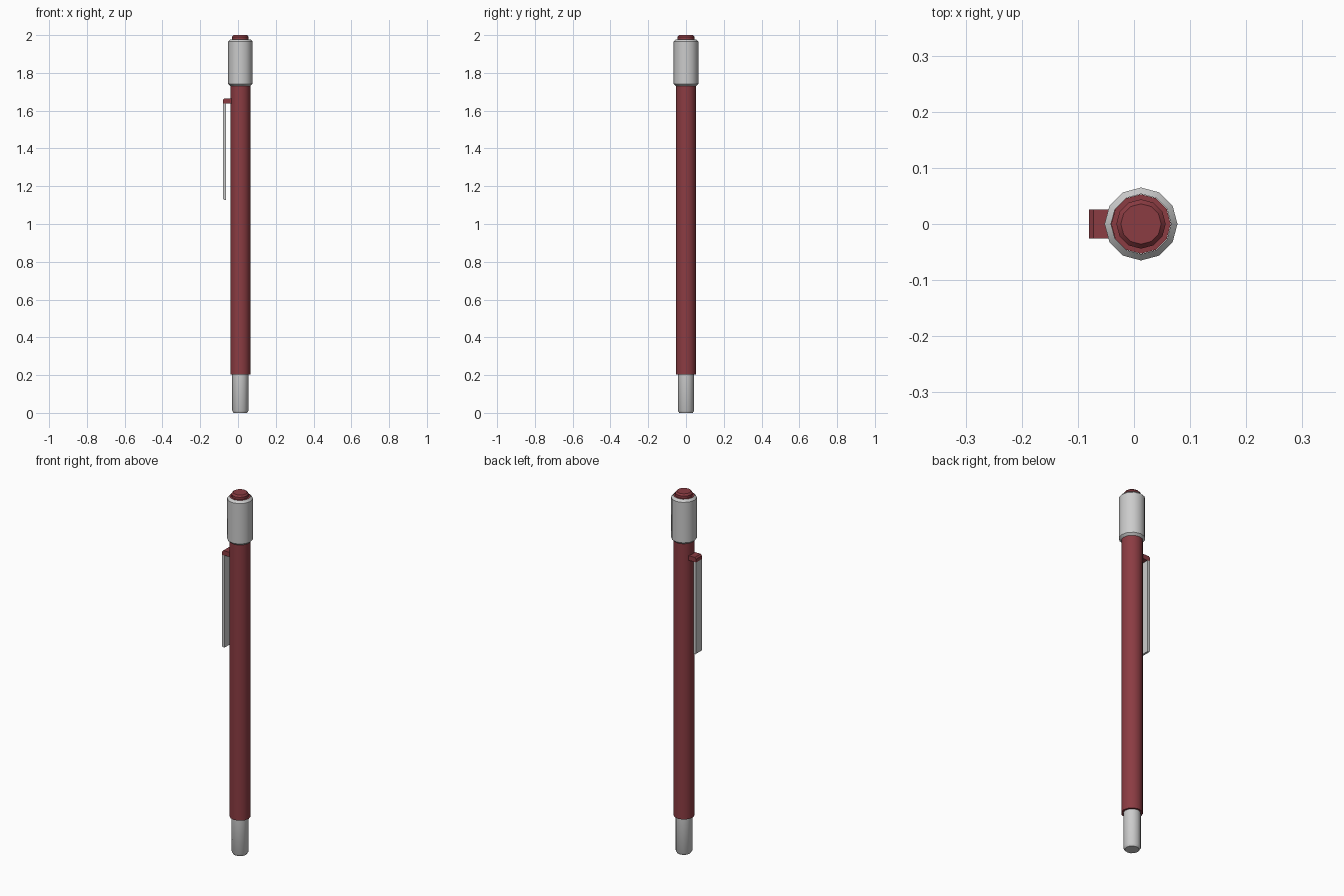
import bpy, bmesh, math

if "Cube" in bpy.data.objects:
    bpy.data.objects.remove(bpy.data.objects["Cube"])

AXIS_X = 0.0125
SIDES = 12

red = bpy.data.materials.new("red")
red.diffuse_color = (0.26, 0.045, 0.055, 1)
red.use_nodes = True
red.node_tree.nodes["Principled BSDF"].inputs["Base Color"].default_value = red.diffuse_color


def finish(name, bm, mat=None, smooth=False):
    bmesh.ops.recalc_face_normals(bm, faces=bm.faces)
    me = bpy.data.meshes.new(name)
    bm.to_mesh(me)
    bm.free()
    ob = bpy.data.objects.new(name, me)
    bpy.context.collection.objects.link(ob)
    if mat:
        me.materials.append(mat)
    if smooth:
        bpy.ops.object.select_all(action='DESELECT')
        ob.select_set(True)
        bpy.context.view_layer.objects.active = ob
        bpy.ops.object.shade_smooth_by_angle(angle=math.radians(35))
    return ob


def lathe(name, profile, mat=None, closed=False):
    """Turn (radius, z) points round the pen axis; cap the ends unless the profile is a closed ring."""
    bm = bmesh.new()
    rings = [[bm.verts.new((AXIS_X + r * math.cos(math.tau * i / SIDES),
                            r * math.sin(math.tau * i / SIDES), z))
              for i in range(SIDES)] for r, z in profile]
    pairs = list(zip(rings, rings[1:]))
    if closed:
        pairs.append((rings[-1], rings[0]))
    else:
        bm.faces.new(rings[0])
        bm.faces.new(rings[-1])
    for a, b in pairs:
        for i in range(SIDES):
            j = (i + 1) % SIDES
            bm.faces.new((a[i], a[j], b[j], b[i]))
    return finish(name, bm, mat, True)


def extrude_y(name, outline, half, mat=None):
    """Extrude an (x, z) outline symmetrically along y."""
    bm = bmesh.new()
    a = [bm.verts.new((x, -half, z)) for x, z in outline]
    b = [bm.verts.new((x, half, z)) for x, z in outline]
    bm.faces.new(a)
    bm.faces.new(b)
    for i in range(len(a)):
        j = (i + 1) % len(a)
        bm.faces.new((a[i], a[j], b[j], b[i]))
    return finish(name, bm, mat)


# Barrel runs up through the collar
lathe("barrel", [(0.053, 0.204), (0.053, 1.978)], red)

# Metal tip
lathe("tip", [(0.036, 0), (0.043, 0.012), (0.043, 0.206)])

# Chamfered collar sleeve
lathe("collar", [(0.0535, 1.731), (0.065, 1.742), (0.065, 1.966), (0.0535, 1.978)],
      closed=True)

# Push button
lathe("button", [(0.044, 1.976), (0.044, 1.991), (0.036, 2.0)], red)

# Clip bracket and flat clip
extrude_y("clip_bracket", [(-0.03, 1.638), (-0.08, 1.638), (-0.08, 1.656),
                           (-0.072, 1.664), (-0.03, 1.664)], 0.026, red)
extrude_y("clip", [(-0.064, 1.64), (-0.079, 1.64), (-0.079, 1.132),
                   (-0.075, 1.128), (-0.064, 1.128)], 0.026)
